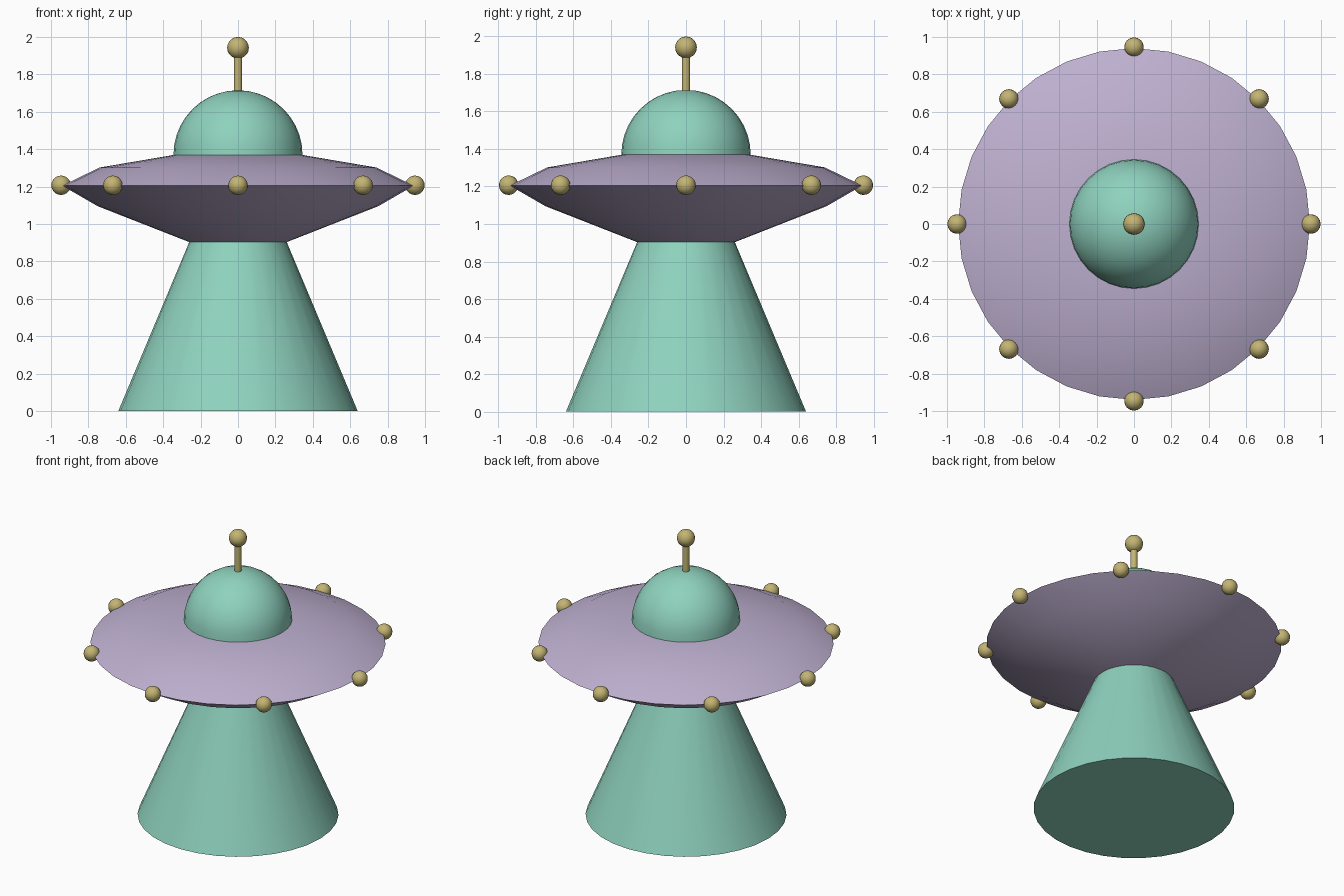
import bpy, bmesh, math

cube = bpy.data.objects.get("Cube")
if cube:
    bpy.data.objects.remove(cube, do_unlink=True)


def material(name, rgb):
    mat = bpy.data.materials.new(name)
    mat.use_nodes = True
    mat.diffuse_color = (*rgb, 1)
    mat.node_tree.nodes["Principled BSDF"].inputs["Base Color"].default_value = (*rgb, 1)
    return mat


teal = material("teal", (0.275, 0.645, 0.515))
lilac = material("lilac", (0.515, 0.434, 0.631))
gold = material("gold", (0.546, 0.456, 0.171))


def finish(obj, name, mat, angle=40):
    obj.name = name
    obj.data.materials.append(mat)
    bpy.ops.object.select_all(action="DESELECT")
    obj.select_set(True)
    bpy.context.view_layer.objects.active = obj
    bpy.ops.object.shade_smooth_by_angle(angle=math.radians(angle))
    return obj


def lathe(name, profile, mat, sides=32):
    """Revolve (radius, z) points about z, listed bottom to top, capping open ends."""
    bm = bmesh.new()
    rings = []
    for r, z in profile:
        if r < 1e-4:
            rings.append([bm.verts.new((0, 0, z))] * sides)
        else:
            rings.append([bm.verts.new((r * math.cos(math.tau * i / sides),
                                        r * math.sin(math.tau * i / sides), z))
                          for i in range(sides)])
    for low, high in zip(rings, rings[1:]):
        for i in range(sides):
            j = (i + 1) % sides
            bm.faces.new(list(dict.fromkeys((low[i], low[j], high[j], high[i]))))
    for ring, (r, z) in ((rings[0], profile[0]), (rings[-1], profile[-1])):
        if r >= 1e-4:
            bm.faces.new(ring)
    bmesh.ops.recalc_face_normals(bm, faces=bm.faces)
    mesh = bpy.data.meshes.new(name)
    bm.to_mesh(mesh)
    bm.free()
    obj = bpy.data.objects.new(name, mesh)
    bpy.context.collection.objects.link(obj)
    return finish(obj, name, mat)


def ball(name, location, radius):
    bpy.ops.mesh.primitive_uv_sphere_add(segments=16, ring_count=10,
                                         radius=radius, location=location)
    return finish(bpy.context.object, name, gold)


# Beam cone and saucer hull
lathe("beam", [(0.64, 0), (0.26, 0.905)], teal)
lathe("saucer", [(0.26, 0.903), (0.75, 1.095), (0.94, 1.205),
                 (0.74, 1.302), (0.34, 1.37)], lilac)

# Hemispherical cockpit dome
R = 0.345
dome = [(R * math.cos(a), 1.37 + R * math.sin(a))
        for a in (math.pi / 2 * k / 10 for k in range(11))]
lathe("dome", dome, teal)

# Antenna
lathe("antenna_rod", [(0.022, 1.69), (0.022, 1.92)], gold, 16)
ball("antenna_ball", (0, 0, 1.942), 0.058)

# Ring of rim lights
for k in range(8):
    a = math.tau * k / 8
    ball(f"rim_light_{k + 1}", (0.946 * math.cos(a), 0.946 * math.sin(a), 1.207), 0.052)
